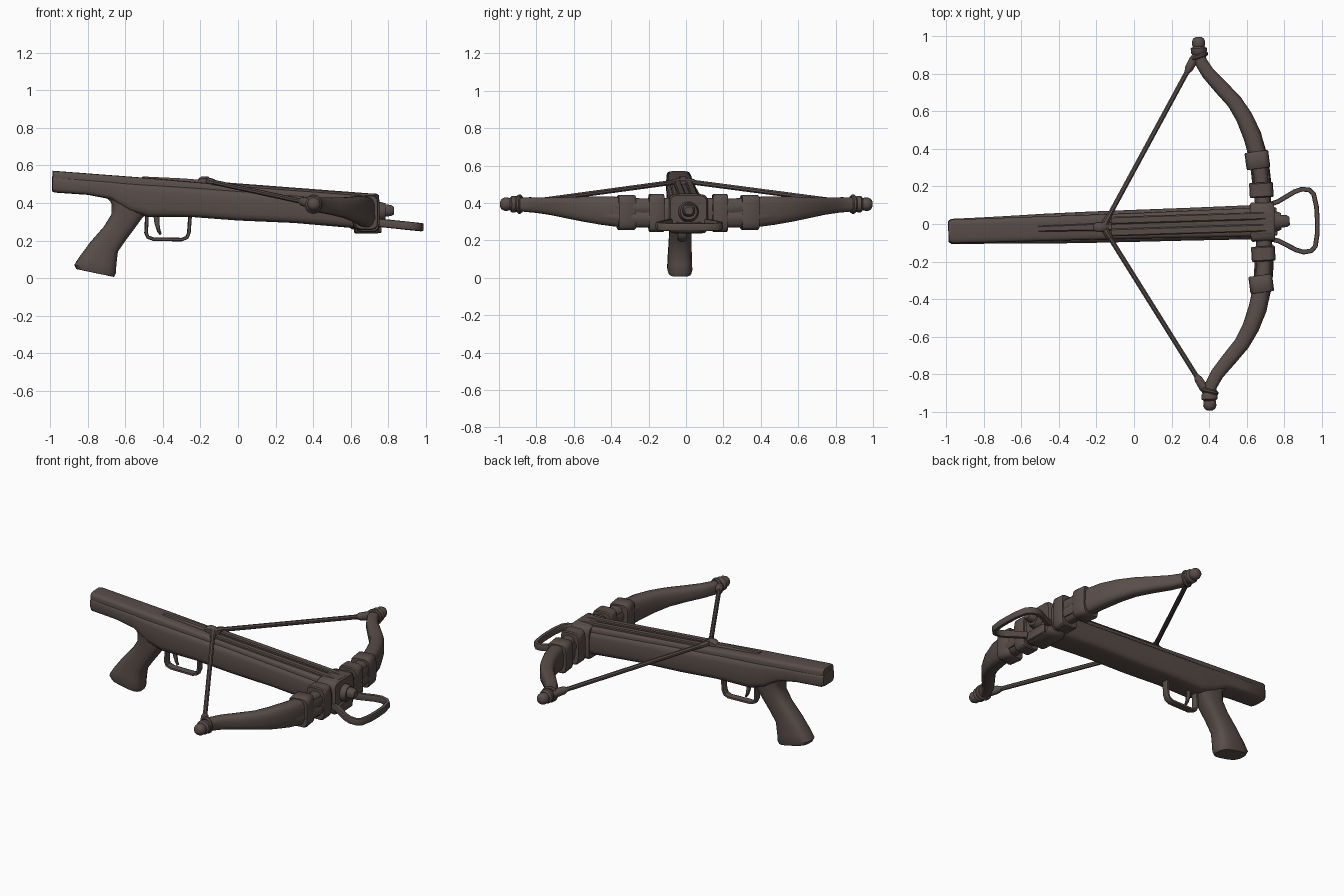
import bpy, bmesh, math
from mathutils import Vector, Matrix

cube = bpy.data.objects.get("Cube")
if cube:
    bpy.data.objects.remove(cube, do_unlink=True)

# One dark wood colour for everything
COLOUR = (0.098, 0.074, 0.066, 1)
wood = bpy.data.materials.new("dark_brown")
wood.use_nodes = True
wood.diffuse_color = COLOUR
bsdf = wood.node_tree.nodes["Principled BSDF"]
bsdf.inputs["Base Color"].default_value = COLOUR
bsdf.inputs["Roughness"].default_value = 0.8

# The whole weapon is turned slightly about z
PLACE = Matrix.Translation((0, -0.01, 0)) @ Matrix.Rotation(0.031, 4, 'Z')
X, Y, Z = Vector((1, 0, 0)), Vector((0, 1, 0)), Vector((0, 0, 1))


def loft(name, sections, n=12, power=2.0, closed=False):
    """Skin rounded sections, each given as (centre, half axis U, half axis V)."""
    bm = bmesh.new()
    rings = []
    for c, u, v in sections:
        ring = []
        for i in range(n):
            a = 2 * math.pi * (i + 0.5) / n
            s, t = (math.copysign(abs(f) ** (2 / power), f)
                    for f in (math.cos(a), math.sin(a)))
            ring.append(bm.verts.new(Vector(c) + u * s + v * t))
        rings.append(ring)
    pairs = list(zip(rings, rings[1:]))
    if closed:
        pairs.append((rings[-1], rings[0]))
    else:
        bm.faces.new(rings[0])
        bm.faces.new(rings[-1])
    for a, b in pairs:
        for i in range(n):
            j = (i + 1) % n
            bm.faces.new((a[i], a[j], b[j], b[i]))
    bmesh.ops.recalc_face_normals(bm, faces=bm.faces[:])
    bm.transform(PLACE)
    mesh = bpy.data.meshes.new(name)
    bm.to_mesh(mesh)
    bm.free()
    mesh.materials.append(wood)
    mesh.shade_smooth()
    mesh.set_sharp_from_angle(angle=math.radians(40))
    obj = bpy.data.objects.new(name, mesh)
    bpy.context.collection.objects.link(obj)
    return obj


def sweep(name, points, sizes, up=Z, n=10, power=2.0):
    """Sweep a section along a path; sizes are (half width, half height)."""
    pts = [Vector(p) for p in points]
    if isinstance(sizes, tuple):
        sizes = [sizes] * len(pts)
    sections = []
    for i, p in enumerate(pts):
        tangent = pts[min(i + 1, len(pts) - 1)] - pts[max(i - 1, 0)]
        side = up.cross(tangent).normalized()
        sections.append((p, side * sizes[i][0], up * sizes[i][1]))
    return loft(name, sections, n, power)


def along_x(name, stations, n=16, power=5, y=0):
    """Loft along x from (x, bottom, top, half width)."""
    return loft(name, [((x, y, (b + t) / 2), Y * w, Z * (t - b) / 2)
                       for x, b, t, w in stations], n, power)


def box(name, centre, half, power=7):
    x, y, z = centre
    return along_x(name, [(x - half[0], z - half[2] * .93, z + half[2] * .93, half[1] * .93),
                          (x - half[0] * .85, z - half[2], z + half[2], half[1]),
                          (x + half[0] * .85, z - half[2], z + half[2], half[1]),
                          (x + half[0], z - half[2] * .93, z + half[2] * .93, half[1] * .93)],
                   power=power, y=y)


def top_line(x):
    return 0.497 - 0.076 * x


# Stock body with a narrower deck on top
body = [(-.99, .462, .055), (-.975, .455, .068), (-.8, .443, .071), (-.68, .42, .074),
        (-.58, .355, .077), (-.48, .325, .08), (-.25, .325, .084), (0, .306, .086),
        (.3, .293, .088), (.66, .262, .092)]
along_x("stock_body", [(x, b, top_line(x) - .03, w) for x, b, w in body])
along_x("stock_deck", [(x, top_line(x) - .08, top_line(x) - .006 * (x > -.1), w)
                       for x, w in ((-.988, .054), (-.97, .064), (-.5, .066),
                                    (0, .068), (.7, .078))])

# Raised rails either side of the bolt groove
for side in (-1, 1):
    along_x("bolt_rail", [(x, top_line(x) - .03, top_line(x) + .008, .021)
                          for x in (-.12, .3, .74)], n=8, y=side * .032)
along_x("rear_track", [(-.51, .5, .542, .016), (-.3, .49, .532, .019), (-.12, .48, .518, .022)], n=8)
along_x("string_latch", [(-.22, .49, .522, .02), (-.195, .49, .543, .026),
                         (-.16, .49, .543, .026), (-.135, .49, .522, .022)], n=8, power=3)

# Pistol grip from matching rear and front outline points
grip = [((-.72, .45), (-.46, .36), .066), ((-.675, .40), (-.51, .32), .066),
        ((-.675, .34), (-.55, .265), .062), ((-.715, .275), (-.595, .205), .06),
        ((-.785, .195), (-.64, .14), .062), ((-.845, .115), (-.648, .07), .066),
        ((-.874, .07), (-.65, .025), .067), ((-.862, .048), (-.66, .006), .061)]
loft("pistol_grip", [(((rx + fx) / 2, 0, (rz + fz) / 2),
                      Vector((fx - rx, 0, fz - rz)) / 2, Y * w)
                     for (rx, rz), (fx, fz), w in grip], n=16, power=3)

# Trigger and its guard
sweep("trigger_guard", [(x, 0, z) for x, z in
                        ((-.485, .34), (-.49, .24), (-.48, .218), (-.45, .207), (-.3, .205),
                         (-.273, .216), (-.262, .24), (-.255, .34))],
      (.01, .022), up=Y, n=8, power=4)
sweep("trigger", [(-.435, 0, .34), (-.432, 0, .29), (-.422, 0, .25), (-.412, 0, .232)],
      [(.018, .013), (.014, .012), (.01, .011), (.007, .009)], up=Y, n=8)

# Head block, boss and stirrup at the front
box("head_block", (.685, 0, .342), (.065, .105, .106))
box("head_top_plate", (.685, 0, .432), (.055, .07, .018))
along_x("head_boss", [(.73, .295, .41, .058), (.765, .3, .405, .053), (.785, .31, .4, .045)], power=2)
along_x("boss_pin", [(.77, .325, .395, .034), (.815, .33, .39, .032), (.83, .338, .38, .022)], power=2.5)
box("lower_lug", (.74, 0, .27), (.022, .075, .03))
half_loop = [(.7, .085), (.77, .105), (.86, .155), (.9, .168), (.94, .162), (.962, .14), (.975, .07)]
loop = half_loop + [(.977, 0)] + [(x, -y) for x, y in reversed(half_loop)]
sweep("stirrup", [(x, y, .3 - .105 * (x - .7)) for x, y in loop], (.013, .022), n=10, power=4)

# Bow limbs, bindings, tips and string, mirrored in y
limb = [(.69, 0, .345, .042, .085), (.69, .13, .345, .044, .083), (.685, .24, .347, .042, .078),
        (.675, .34, .35, .047, .083), (.645, .46, .36, .05, .077), (.605, .56, .368, .046, .067),
        (.555, .645, .375, .042, .056), (.485, .725, .383, .04, .047), (.42, .8, .389, .036, .042),
        (.382, .865, .392, .034, .039), (.374, .92, .394, .031, .035)]
for s in (-1, 1):
    sweep("bow_limb", [(x, s * y, z) for x, y, z, w, h in limb],
          [(w, h) for x, y, z, w, h in limb], n=16, power=3)
    # Splints running along the front and back of the limb
    for dx, dz in ((.036, .03), (.038, -.028), (-.038, .02)):
        sweep("limb_splint", [(x + dx, s * y, z + dz) for x, y, z, w, h in limb[1:6]],
              [(.012, .026), (.014, .03), (.014, .028), (.012, .022), (.006, .008)], n=8)
    for x, y, z, half, hx, hz, turn in ((.684, .17, .347, .04, .064, .103, .03),
                                        (.668, .33, .35, .046, .064, .094, .1)):
        axis = Vector((-turn, 1, 0)).normalized() * s
        across = Vector((1, turn * s, 0)).normalized()
        if s < 0:
            across = Vector((axis.y, -axis.x, 0))
        loft("limb_band", [(Vector((x, s * y, z)) + axis * half * k, across * hx * g, Z * hz * g)
                           for k, g in ((-1, .94), (-.85, 1), (.85, 1), (1, .94))], n=16, power=5)
    # Turned tip with collar and knob
    tip = [(.90, .034), (.91, .043), (.935, .044), (.944, .032), (.952, .035),
           (.972, .036), (.988, .028), (.996, .014)]
    loft("limb_tip", [((.374, s * y, .394), X * r, Z * r) for y, r in tip], n=14)
    # String with a thicker bound loop near the tip
    start, end = Vector((-.165, 0, .518)), Vector((.36, s * .9, .398))
    sweep("bow_string", [start, start.lerp(end, .5), end], (.014, .014), n=8)
    sweep("string_binding", [start.lerp(end, k) for k in (.9, .92, .97, 1)],
          [(.015, .015), (.023, .024), (.025, .028), (.02, .024)], n=10)
    sweep("string_serving", [start.lerp(end, k) for k in (-.02, .02, .06, .07)],
          [(.018, .018), (.019, .019), (.018, .018), (.014, .014)], n=8)
    loft("string_loop", [((.374 + .037 * math.cos(a), s * (.892 + .012 * math.cos(a)),
                           .394 + .041 * math.sin(a)),
                          Vector((math.cos(a), 0, math.sin(a))) * .012, Y * .013)
                         for a in (i * math.tau / 16 for i in range(16))], n=8, closed=True)
